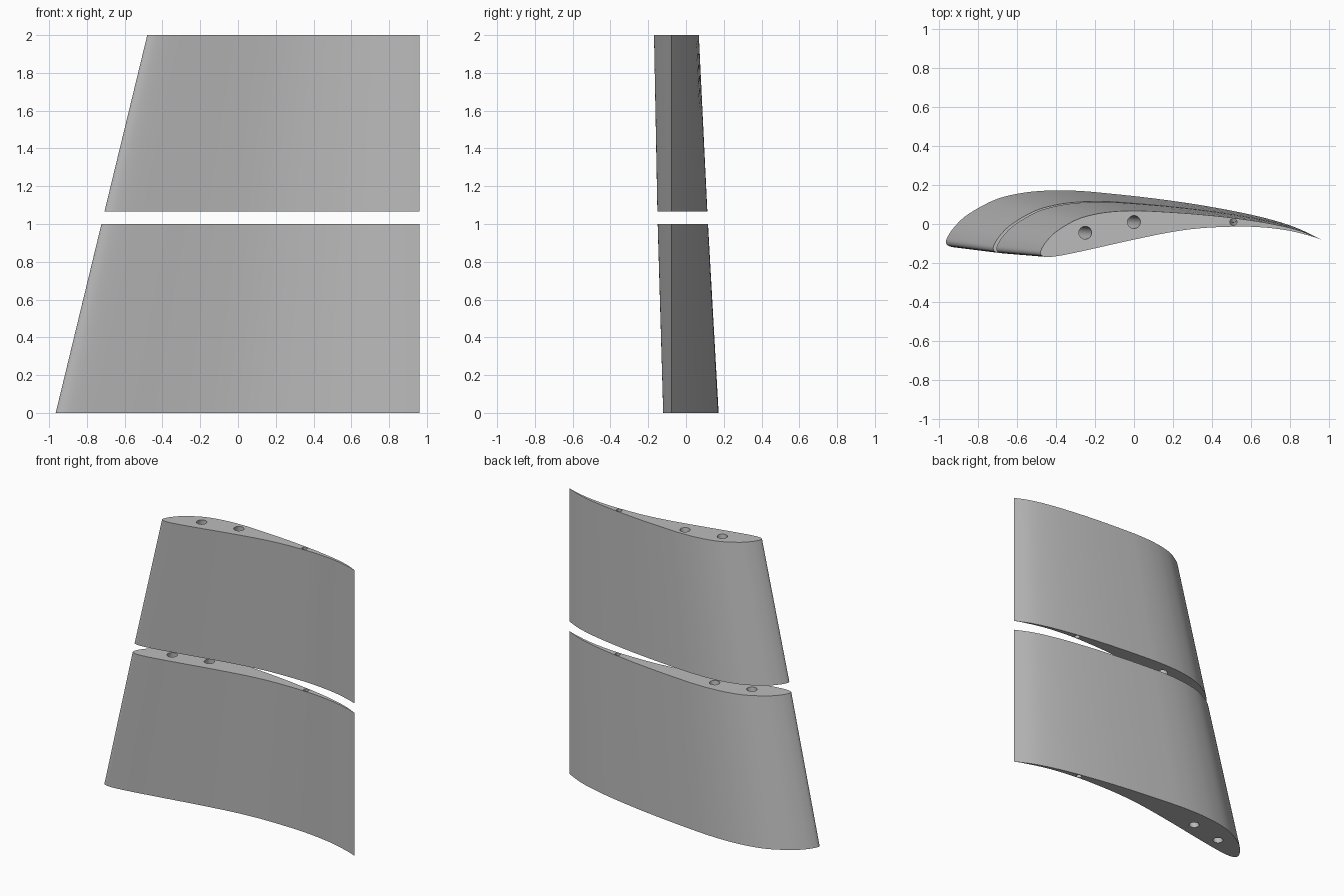
import bpy, bmesh, math
from mathutils import Vector

cube = bpy.data.objects.get("Cube")
if cube:
    bpy.data.objects.remove(cube, do_unlink=True)

grey = bpy.data.materials.new("light_grey")
grey.use_nodes = True
colour = (0.5, 0.5, 0.5, 1)
grey.diffuse_color = colour
grey.node_tree.nodes["Principled BSDF"].inputs["Base Color"].default_value = colour

# Tip airfoil: trailing edge, over the top, round the nose, back underneath
HEIGHT = 2.0
TRAIL = Vector((0.96, -0.08))
TIP = [Vector(p) for p in (
    (0.96, -0.08), (0.85, -0.034), (0.7, 0.002), (0.5, 0.032), (0.3, 0.052),
    (0.1, 0.065), (0, 0.068), (-0.1, 0.064), (-0.2, 0.05), (-0.3, 0.02),
    (-0.4, -0.04), (-0.45, -0.09), (-0.475, -0.13), (-0.48, -0.152),
    (-0.468, -0.165), (-0.43, -0.169), (-0.35, -0.157), (-0.2, -0.125),
    (0, -0.08), (0.2, -0.04), (0.35, -0.021), (0.5, -0.014), (0.6, -0.014),
    (0.7, -0.021), (0.8, -0.035), (0.9, -0.06), (0.96, -0.08))]


def smooth_path(points, steps=5):
    """Catmull-Rom curve through the points, open at the trailing edge."""
    ext = [points[0]] + points + [points[-1]]
    path = []
    for a, b, c, d in zip(ext, ext[1:], ext[2:], ext[3:]):
        for i in range(steps):
            t = i / steps
            path.append(0.5 * (2 * b + (c - a) * t + (2 * a - 5 * b + 4 * c - d) * t * t
                               + (3 * b - a - 3 * c + d) * t ** 3))
    return path


PROFILE = smooth_path(TIP)


def section(z):
    """Scale and twist the airfoil about the straight trailing edge."""
    down = 1 - z / HEIGHT
    scale, turn = 1 + 0.335 * down, -0.042 * down
    c, s = math.cos(turn) * scale, math.sin(turn) * scale
    for p in PROFILE:
        q = p - TRAIL
        yield Vector((TRAIL.x + c * q.x - s * q.y, TRAIL.y + s * q.x + c * q.y, z))


def mesh_object(name, bm):
    bmesh.ops.recalc_face_normals(bm, faces=bm.faces)
    mesh = bpy.data.meshes.new(name)
    bm.to_mesh(mesh)
    bm.free()
    mesh.materials.append(grey)
    obj = bpy.data.objects.new(name, mesh)
    bpy.context.collection.objects.link(obj)
    return obj


def rings_to_solid(name, low, high):
    bm = bmesh.new()
    a = [bm.verts.new(p) for p in low]
    b = [bm.verts.new(p) for p in high]
    n = len(a)
    for i in range(n):
        j = (i + 1) % n
        bm.faces.new((a[i], a[j], b[j], b[i]))
    bm.faces.new(a[::-1])
    bm.faces.new(b)
    return mesh_object(name, bm)


def circle(centre, radius, sides=32):
    return [centre + Vector((math.cos(t), math.sin(t), 0)) * radius
            for t in (2 * math.pi * i / sides for i in range(sides))]


# Spar and pin holes: root centre, tip centre, radius
HOLES = {"front_spar_hole": ((-0.73, -0.012), (-0.25, -0.045), 0.033),
         "main_spar_hole": ((-0.48, 0.042), (0, 0.01), 0.033),
         "rear_pin_hole": ((0.51, 0.045), (0.51, 0.01), 0.018)}

cutters = []
for name, (root, tip, radius) in HOLES.items():
    r, t = Vector((*root, 0)), Vector((*tip, HEIGHT))
    over = (t - r) * 0.05
    cutters.append(rings_to_solid(name, circle(r - over, radius), circle(t + over, radius)))

# Two wing panels separated by a gap
for name, z0, z1 in (("lower_wing_panel", 0, 1), ("upper_wing_panel", 1.067, HEIGHT)):
    panel = rings_to_solid(name, section(z0), section(z1))
    bpy.ops.object.select_all(action='DESELECT')
    panel.select_set(True)
    bpy.context.view_layer.objects.active = panel
    for cutter in cutters:
        mod = panel.modifiers.new(cutter.name, 'BOOLEAN')
        mod.operation, mod.solver, mod.object = 'DIFFERENCE', 'EXACT', cutter
        bpy.ops.object.modifier_apply(modifier=mod.name)
    bpy.ops.object.shade_smooth_by_angle(angle=math.radians(35))

for cutter in cutters:
    bpy.data.objects.remove(cutter, do_unlink=True)
